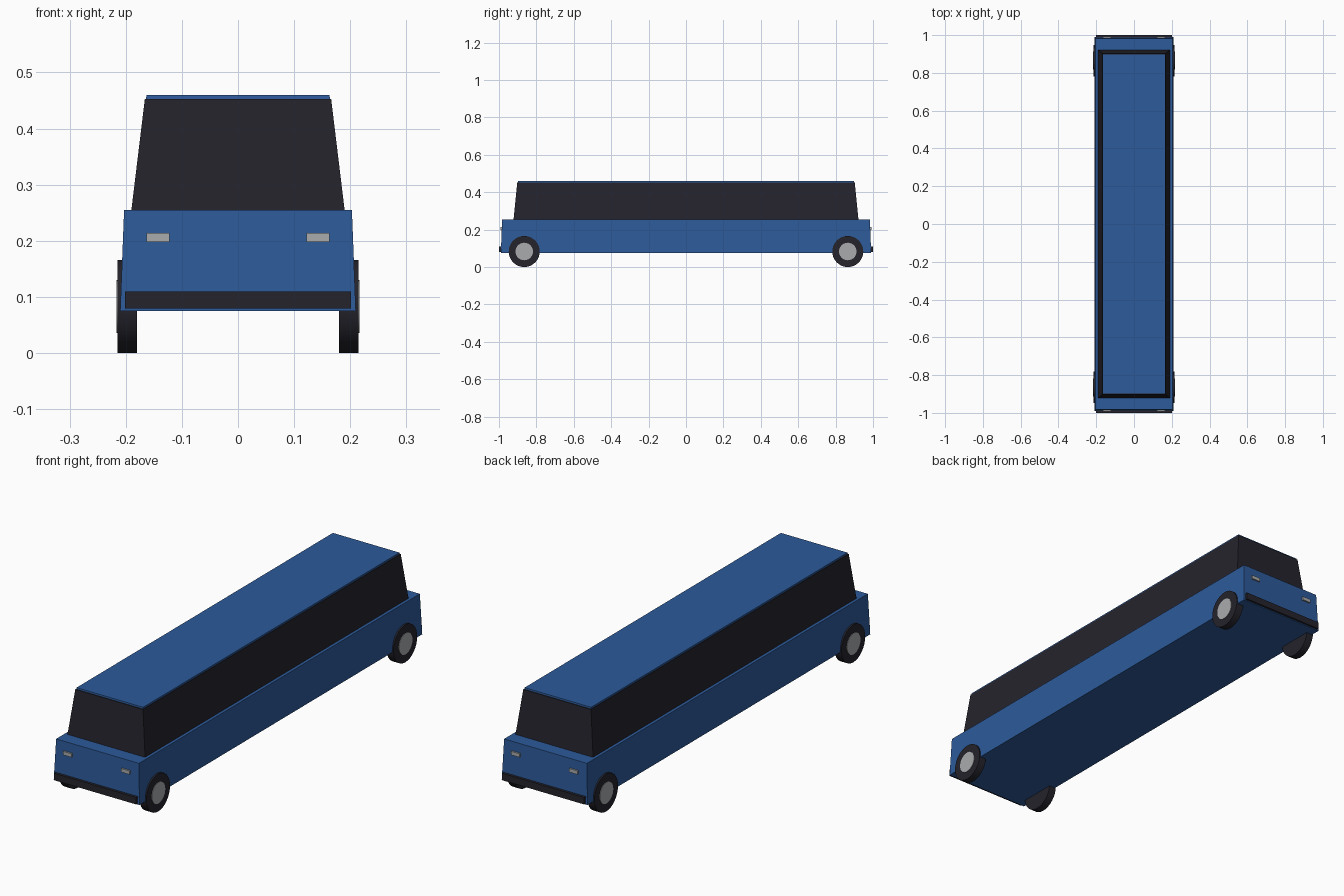
import bpy, bmesh
from math import pi
from mathutils import Matrix

cube = bpy.data.objects.get("Cube")
if cube:
    bpy.data.objects.remove(cube, do_unlink=True)


def material(name, rgb):
    m = bpy.data.materials.new(name)
    m.use_nodes = True
    m.diffuse_color = (*rgb, 1)
    m.node_tree.nodes["Principled BSDF"].inputs["Base Color"].default_value = (*rgb, 1)
    return m


blue = material("blue paint", (0.026, 0.103, 0.325))
dark = material("dark glass and rubber", (0.018, 0.017, 0.025))
grey = material("light grey", (0.40, 0.41, 0.42))


def add_object(name, bm, mat):
    bmesh.ops.recalc_face_normals(bm, faces=bm.faces)
    mesh = bpy.data.meshes.new(name)
    bm.to_mesh(mesh)
    bm.free()
    mesh.materials.append(mat)
    ob = bpy.data.objects.new(name, mesh)
    bpy.context.collection.objects.link(ob)
    return ob


def tapered_box(name, mat, z0, z1, bottom, top, x=0, y=0):
    """Box with separate half sizes (x, y) for its bottom and top."""
    bm = bmesh.new()
    bmesh.ops.create_cube(bm, size=2)
    for v in bm.verts:
        half = top if v.co.z > 0 else bottom
        v.co = (x + v.co.x * half[0], y + v.co.y * half[1], z1 if v.co.z > 0 else z0)
    return add_object(name, bm, mat)


def disc(name, mat, radius, x0, x1, y, z):
    """Cylinder lying along x."""
    bm = bmesh.new()
    place = Matrix.Translation(((x0 + x1) / 2, y, z)) @ Matrix.Rotation(pi / 2, 4, "Y")
    bmesh.ops.create_cone(bm, cap_ends=True, segments=32, radius1=radius,
                          radius2=radius, depth=abs(x1 - x0), matrix=place)
    ob = add_object(name, bm, mat)
    bpy.ops.object.select_all(action="DESELECT")
    ob.select_set(True)
    bpy.context.view_layer.objects.active = ob
    bpy.ops.object.shade_smooth_by_angle()


# Lower body, glass cabin and roof panel
tapered_box("lower_body", blue, 0.075, 0.255, (0.21, 0.99), (0.203, 0.983))
tapered_box("glass_cabin", dark, 0.255, 0.453, (0.19, 0.922), (0.166, 0.902))
tapered_box("roof_panel", blue, 0.453, 0.46, (0.164, 0.898), (0.163, 0.897))

for end, sy in (("front", -1), ("back", 1)):
    # Bumper and lamps
    tapered_box(end + "_bumper", dark, 0.079, 0.11, (0.201, 0.01), (0.201, 0.01), y=sy * 0.99)
    for side, sx in (("left", 1), ("right", -1)):
        tapered_box(f"{end}_{side}_lamp", grey, 0.198, 0.214, (0.0205, 0.004),
                    (0.0205, 0.004), x=sx * 0.1425, y=sy * 0.988)
        # Wheel with hubcap
        disc(f"{end}_{side}_tyre", dark, 0.083, sx * 0.18, sx * 0.2145, sy * 0.865, 0.083)
        disc(f"{end}_{side}_hubcap", grey, 0.047, sx * 0.20, sx * 0.2165, sy * 0.865, 0.083)
